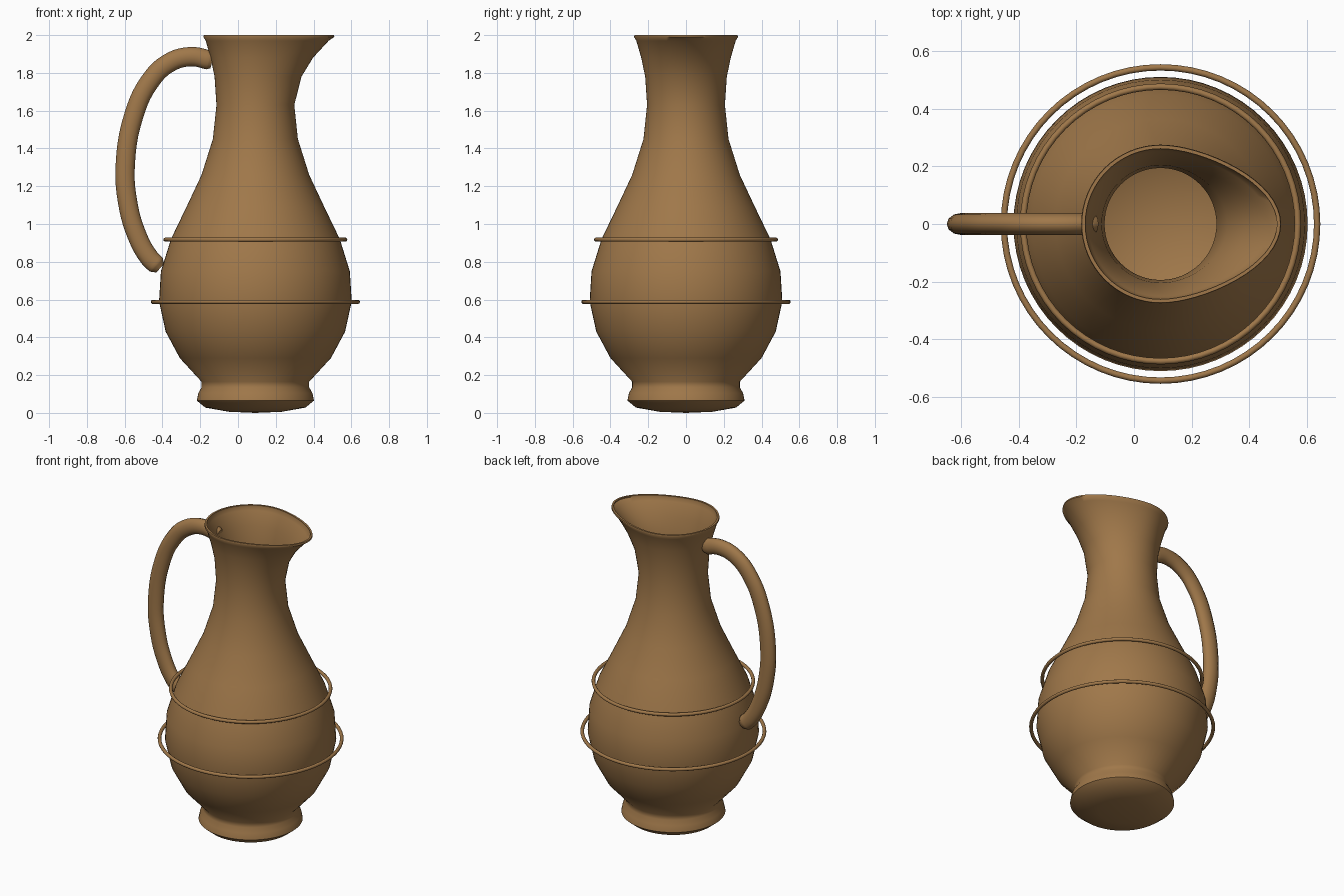
import bpy, bmesh, math

cube = bpy.data.objects.get("Cube")
if cube:
    bpy.data.objects.remove(cube, do_unlink=True)

AXIS_X = 0.092   # the pot's turning axis
SIDES = 64
WALL = 0.012

clay = bpy.data.materials.new("brown_clay")
clay.use_nodes = True
COLOUR = (0.35, 0.187, 0.068, 1)
clay.diffuse_color = COLOUR
bsdf = next(n for n in clay.node_tree.nodes if n.type == 'BSDF_PRINCIPLED')
bsdf.inputs["Base Color"].default_value = COLOUR
bsdf.inputs["Roughness"].default_value = 0.8


def finish(obj, name, angle=60):
    obj.name = name
    obj.data.materials.append(clay)
    bpy.ops.object.select_all(action='DESELECT')
    obj.select_set(True)
    bpy.context.view_layer.objects.active = obj
    bpy.ops.object.shade_smooth_by_angle(angle=math.radians(angle))


# Pot profile: radius, height, spout stretch towards +x
outer = [(0.14, 0.006, 0), (0.265, 0.028, 0), (0.31, 0.065, 0), (0.302, 0.105, 0),
         (0.285, 0.135, 0), (0.285, 0.165, 0), (0.40, 0.29, 0), (0.475, 0.43, 0),
         (0.51, 0.59, 0), (0.50, 0.75, 0), (0.447, 0.92, 0), (0.365, 1.09, 0),
         (0.285, 1.26, 0), (0.225, 1.45, 0), (0.206, 1.63, 0), (0.216, 1.78, 0.028),
         (0.237, 1.88, 0.068), (0.263, 1.97, 0.125), (0.275, 1.99, 0.143), (0.273, 2.0, 0.143)]
inner = [(r - WALL, z, s) for r, z, s in reversed(outer) if z > 0.15]
inner.append((0.2, 0.1, 0))


def ring(bm, r, z, stretch):
    verts = []
    for i in range(SIDES):
        a = 2 * math.pi * i / SIDES
        c = math.cos(a)
        x = AXIS_X + r * c + stretch * max(c, 0) ** 2
        verts.append(bm.verts.new((x, r * math.sin(a), z)))
    return verts


# Hollow body with foot, neck and spout
bm = bmesh.new()
rings = [ring(bm, *p) for p in outer + inner]
for low, high in zip(rings, rings[1:]):
    for i in range(SIDES):
        j = (i + 1) % SIDES
        bm.faces.new((low[i], low[j], high[j], high[i]))
for loop, z in ((rings[0], 0.0), (rings[-1], 0.1)):
    centre = bm.verts.new((AXIS_X, 0, z))
    for i in range(SIDES):
        bm.faces.new((loop[i], loop[(i + 1) % SIDES], centre))
bmesh.ops.recalc_face_normals(bm, faces=bm.faces)
mesh = bpy.data.meshes.new("pot_body")
bm.to_mesh(mesh)
bm.free()
body = bpy.data.objects.new("pot_body", mesh)
bpy.context.collection.objects.link(body)
finish(body, "pot_body")

# Loose hoops round the belly
for name, radius, z in (("upper_hoop", 0.476, 0.917), ("lower_hoop", 0.543, 0.588)):
    bpy.ops.mesh.primitive_torus_add(location=(AXIS_X, 0, z), major_radius=radius,
                                     minor_radius=0.011, major_segments=SIDES,
                                     minor_segments=10)
    finish(bpy.context.object, name)

# Handle: a swept tube, narrower from side to side, with rounded ends
path = [(-0.135, 1.862, 0.8), (-0.155, 1.868, 1), (-0.25, 1.886, 1), (-0.37, 1.85, 1),
        (-0.47, 1.75, 1), (-0.55, 1.58, 1), (-0.597, 1.31, 1), (-0.585, 1.12, 1),
        (-0.535, 0.94, 1), (-0.47, 0.822, 1), (-0.433, 0.785, 0.98), (-0.412, 0.766, 0.6)]
curve = bpy.data.curves.new("handle", 'CURVE')
curve.dimensions = '3D'
curve.bevel_depth = 0.051
curve.bevel_resolution = 4
curve.use_fill_caps = True
curve.resolution_u = 5
spline = curve.splines.new('BEZIER')
spline.bezier_points.add(len(path) - 1)
for point, (x, z, thick) in zip(spline.bezier_points, path):
    point.co = (x, 0, z)
    point.radius = thick
    point.handle_left_type = point.handle_right_type = 'AUTO'
handle = bpy.data.objects.new("handle", curve)
handle.scale.y = 0.75
bpy.context.collection.objects.link(handle)
bpy.ops.object.select_all(action='DESELECT')
handle.select_set(True)
bpy.context.view_layer.objects.active = handle
bpy.ops.object.convert(target='MESH')
finish(bpy.context.object, "handle")
